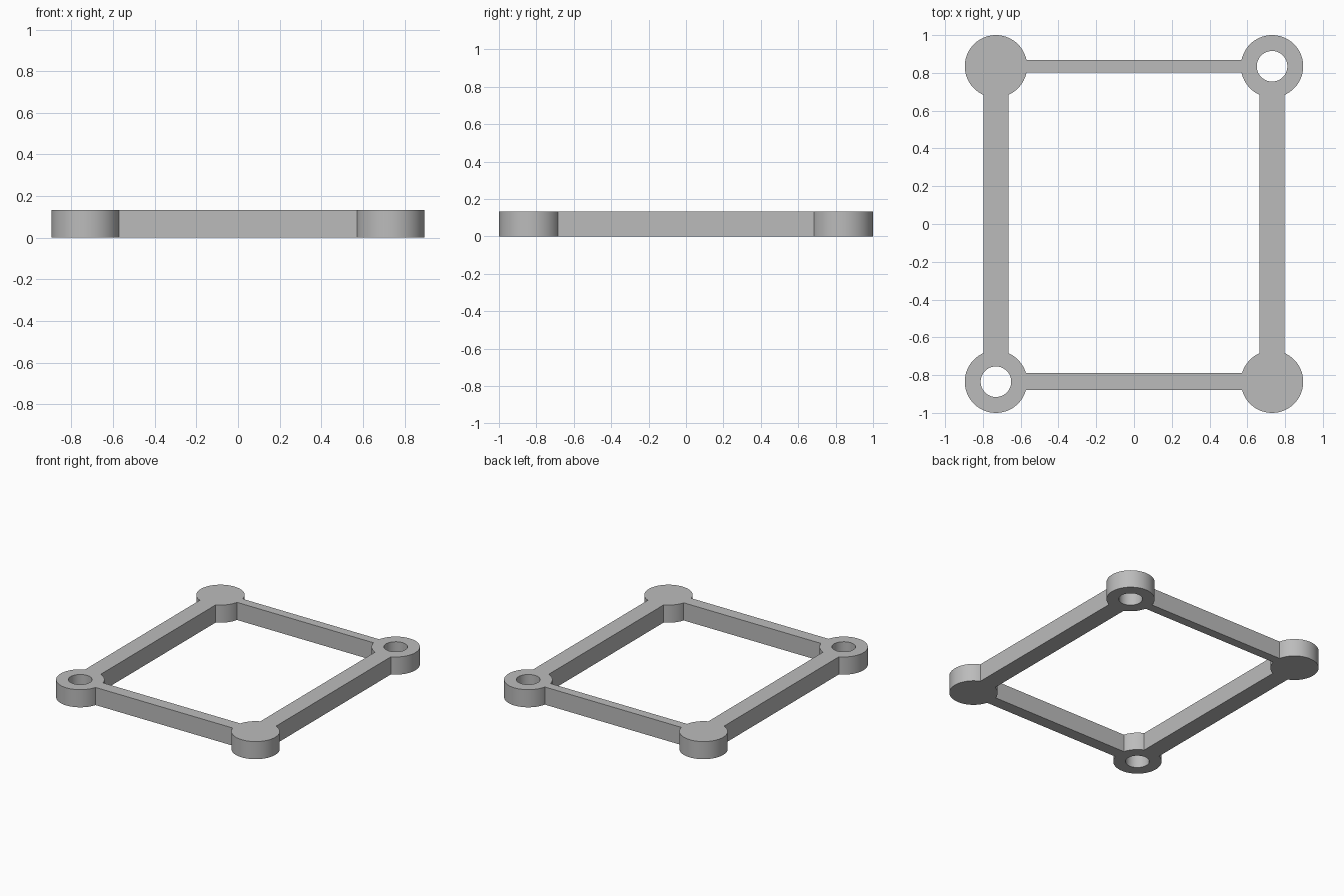
import bpy, bmesh
from math import asin, cos, sin, pi

cube = bpy.data.objects.get("Cube")
if cube:
    bpy.data.objects.remove(cube, do_unlink=True)

HEIGHT = 0.133
CX, CY = 0.731, 0.835        # corner boss centres
BOSS_R, HOLE_R = 0.165, 0.081
SIDE_HALF = 0.066            # half widths of the bars
BACK_HALF, FRONT_HALF = 0.034, 0.045
CORNERS = [(1, 1), (-1, 1), (-1, -1), (1, -1)]


def arc(sx, sy, radius, start, end, steps):
    """Arc about a corner; angle 0 points inward in x, pi/2 inward in y."""
    angles = [start + (end - start) * i / steps for i in range(steps + 1)]
    return [(sx * (CX - radius * cos(a)), sy * (CY - radius * sin(a))) for a in angles]


# Outer and inner outlines run around the bosses, joined by straight bars
outer, inner = [], []
for sx, sy in CORNERS:
    a = asin((BACK_HALF if sy > 0 else FRONT_HALF) / BOSS_R)
    b = asin(SIDE_HALF / BOSS_R)
    out_arc = arc(sx, sy, BOSS_R, pi / 2 + b, 2 * pi - a, 48)
    in_arc = arc(sx, sy, BOSS_R, pi / 2 - b, a, 12)
    if sx * sy < 0:
        out_arc.reverse()
        in_arc.reverse()
    outer += out_arc
    inner += in_arc

# Through holes in two opposite bosses
holes = [arc(s, s, HOLE_R, 0, 2 * pi, 48)[:-1] for s in (1, -1)]

# Filled profile, extruded to the frame height
profile = bpy.data.curves.new("frame_profile", "CURVE")
profile.dimensions = "2D"
profile.fill_mode = "BOTH"
profile.extrude = HEIGHT / 2
for loop in [outer, inner] + holes:
    spline = profile.splines.new("POLY")
    spline.points.add(len(loop) - 1)
    for point, (x, y) in zip(spline.points, loop):
        point.co = (x, y, 0, 1)
    spline.use_cyclic_u = True

frame = bpy.data.objects.new("corner_boss_frame", profile)
bpy.context.collection.objects.link(frame)
bpy.ops.object.select_all(action="DESELECT")
frame.select_set(True)
bpy.context.view_layer.objects.active = frame
bpy.ops.object.convert(target="MESH")
frame = bpy.context.object
mesh = frame.data

# Weld caps to walls and stand the frame on the floor
bm = bmesh.new()
bm.from_mesh(mesh)
bmesh.ops.remove_doubles(bm, verts=bm.verts, dist=0.0001)
bmesh.ops.translate(bm, verts=bm.verts, vec=(0, 0, HEIGHT / 2))
bmesh.ops.recalc_face_normals(bm, faces=bm.faces)
bm.to_mesh(mesh)
bm.free()
bpy.ops.object.shade_smooth_by_angle(angle=pi / 6)

# Plain grey
grey = bpy.data.materials.new("plain_grey")
grey.use_nodes = True
colour = (0.5, 0.5, 0.5, 1)
grey.diffuse_color = colour
grey.node_tree.nodes["Principled BSDF"].inputs["Base Color"].default_value = colour
mesh.materials.clear()
mesh.materials.append(grey)
